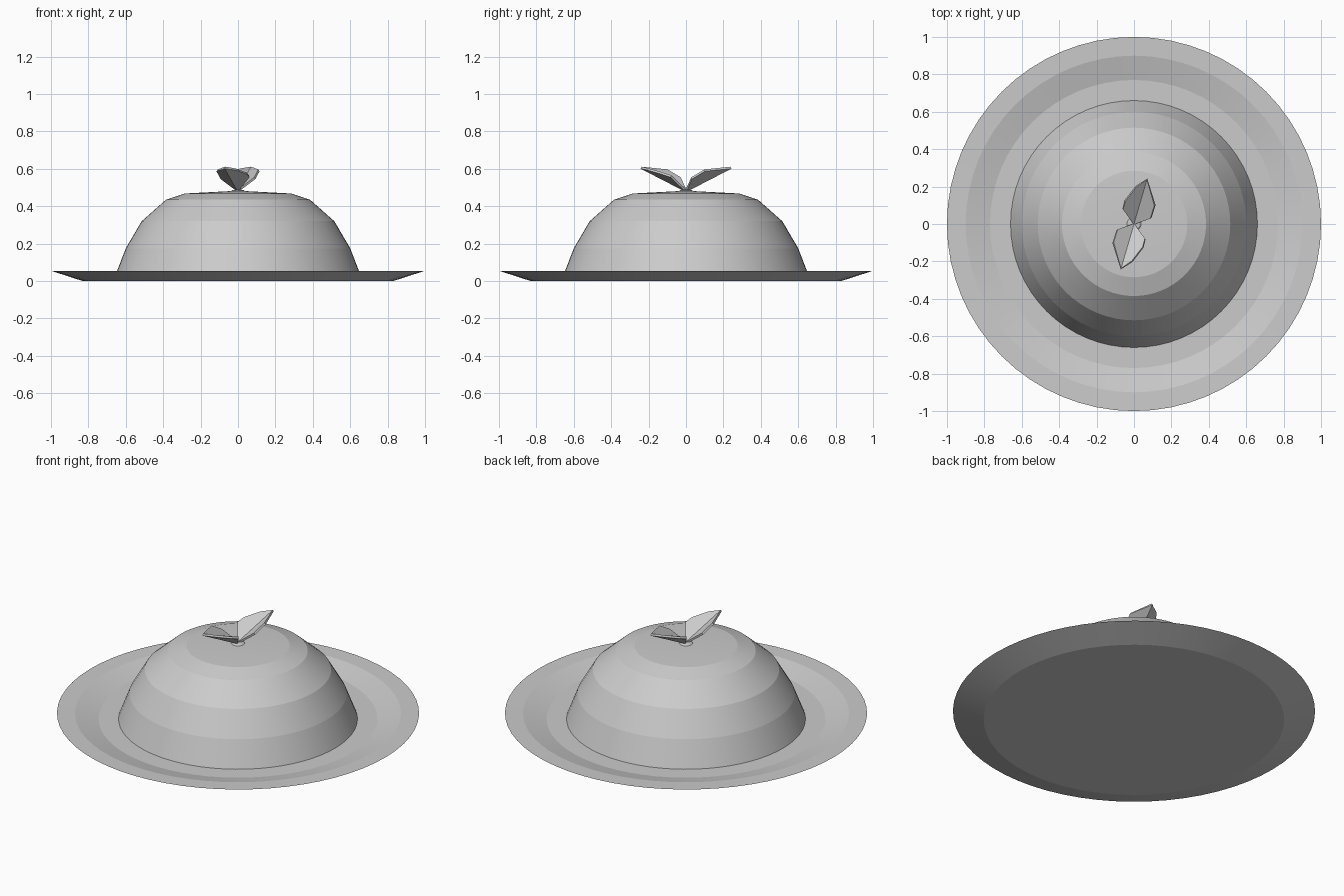
import bpy, bmesh, math

if "Cube" in bpy.data.objects:
    bpy.data.objects.remove(bpy.data.objects["Cube"])

grey = bpy.data.materials.new("brushed_silver_grey")
grey.diffuse_color = (0.6, 0.6, 0.6, 1)
grey.use_nodes = True
grey.node_tree.nodes["Principled BSDF"].inputs["Base Color"].default_value = grey.diffuse_color
SEGMENTS = 64


def finish(name, bm, angle):
    bmesh.ops.recalc_face_normals(bm, faces=bm.faces)
    mesh = bpy.data.meshes.new(name)
    bm.to_mesh(mesh)
    bm.free()
    mesh.materials.append(grey)
    obj = bpy.data.objects.new(name, mesh)
    bpy.context.collection.objects.link(obj)
    if angle:
        bpy.ops.object.select_all(action='DESELECT')
        obj.select_set(True)
        bpy.context.view_layer.objects.active = obj
        bpy.ops.object.shade_smooth_by_angle(angle=math.radians(angle))
    return obj


def lathe(name, profile):
    """Revolve (radius, height) points around the z axis."""
    bm = bmesh.new()
    verts = [bm.verts.new((r, 0, z)) for r, z in profile]
    edges = [bm.edges.new(pair) for pair in zip(verts, verts[1:])]
    bmesh.ops.spin(bm, geom=verts + edges, cent=(0, 0, 0), axis=(0, 0, 1),
                   angle=math.tau, steps=SEGMENTS)
    bmesh.ops.remove_doubles(bm, verts=bm.verts, dist=1e-4)
    return finish(name, bm, 7)


# Shallow plate with a flat rim and recessed floor
lathe("plate", [(0, 0), (0.83, 0), (1.0, 0.055), (0.9, 0.053),
                (0.77, 0.02), (0, 0.02)])

# Domed cover
lathe("dome_cover", [(0.66, 0.02), (0.60, 0.175), (0.515, 0.32),
                     (0.385, 0.435), (0.285, 0.468), (0, 0.483)])

# Small foot where the leaves join the dome
lathe("leaf_stem", [(0.045, 0.475), (0.03, 0.487), (0, 0.49)])

# Two folded leaves form the handle, each turned half a circle from the other
CREASE = [(0, 0, 0.482), (0.07, 0.24, 0.606)]
SIDES = [[(0.09, 0.03, 0.55), (0.112, 0.10, 0.592)],
         [(-0.06, 0.08, 0.56), (-0.048, 0.125, 0.575), (0.01, 0.20, 0.597)]]
for name, sign in (("back_leaf", 1), ("front_leaf", -1)):
    bm = bmesh.new()
    base, tip = [bm.verts.new((sign * x, sign * y, z)) for x, y, z in CREASE]
    for i, side in enumerate(SIDES):
        rim = [bm.verts.new((sign * x, sign * y, z)) for x, y, z in side]
        ring = [base] + rim + [tip]
        bm.faces.new(ring if i == 0 else ring[::-1])
    leaf = finish(name, bm, 0)
    thick = leaf.modifiers.new("thickness", 'SOLIDIFY')
    thick.thickness = 0.012
    thick.offset = 0
